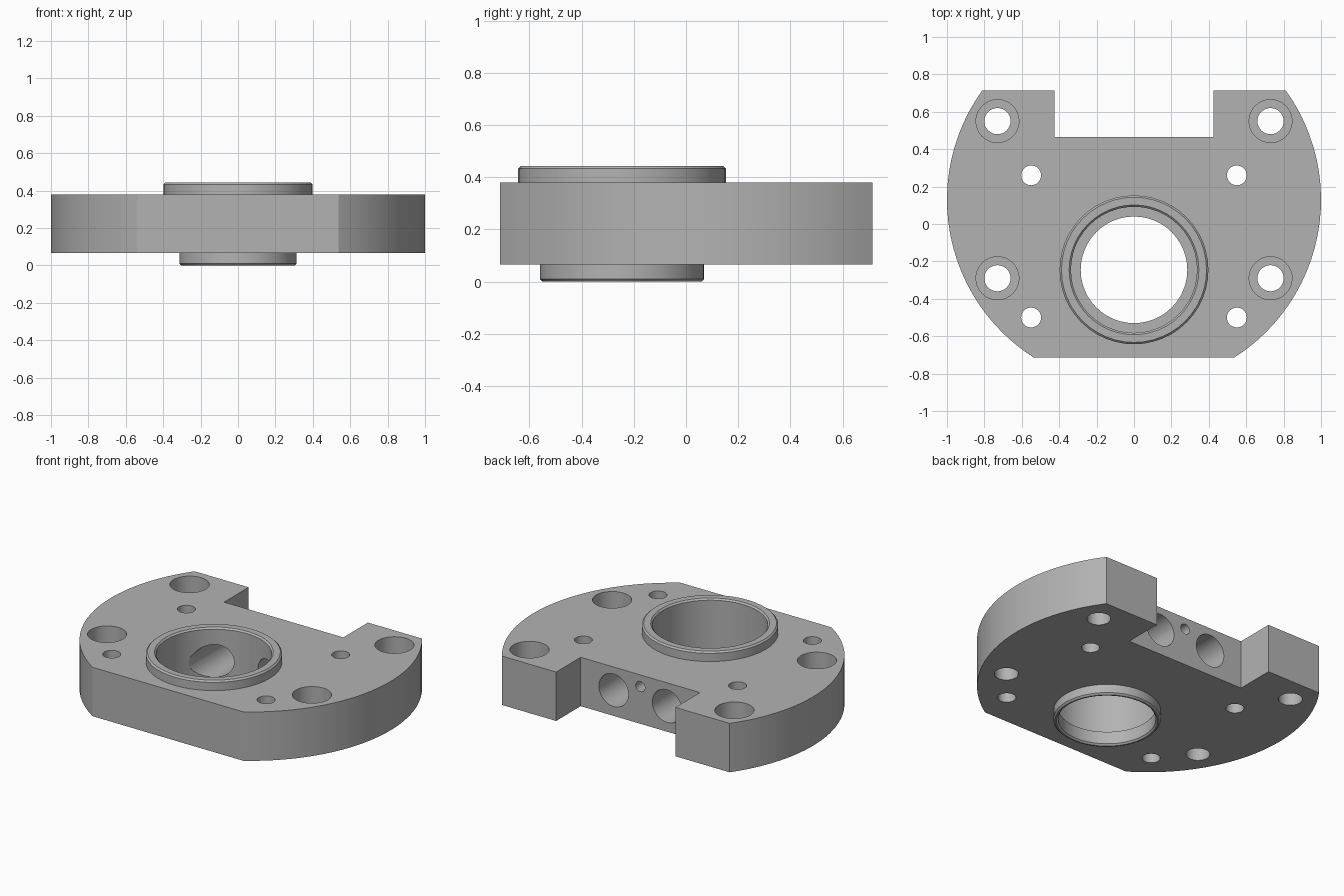
import bpy
import bmesh
from math import asin, cos, sin, pi, radians, sqrt
from mathutils import Matrix, Vector

if "Cube" in bpy.data.objects:
    bpy.data.objects.remove(bpy.data.objects["Cube"], do_unlink=True)

grey = bpy.data.materials.new("machined grey")
grey.use_nodes = True
COLOUR = (0.45, 0.45, 0.45, 1)
grey.diffuse_color = COLOUR
grey.node_tree.nodes["Principled BSDF"].inputs["Base Color"].default_value = COLOUR

Z0, Z1, TOP = 0.065, 0.38, 0.443     # plate bottom, plate top, collar top
ARC_Y, BORE_Y = 0.13, -0.245         # centres of the rim arc and the bore
FRONT, BACK = -0.713, 0.715
BORE, LIP = 0.337, 0.285             # main bore and narrower lower opening


def finish(bm, name):
    bmesh.ops.recalc_face_normals(bm, faces=bm.faces)
    mesh = bpy.data.meshes.new(name)
    bm.to_mesh(mesh)
    bm.free()
    mesh.materials.append(grey)
    obj = bpy.data.objects.new(name, mesh)
    bpy.context.collection.objects.link(obj)
    return obj


def prism(name, outline, z0, z1):
    bm = bmesh.new()
    face = bm.faces.new([bm.verts.new((x, y, z0)) for x, y in outline])
    ext = bmesh.ops.extrude_face_region(bm, geom=[face])["geom"]
    bmesh.ops.translate(bm, vec=(0, 0, z1 - z0),
                        verts=[v for v in ext if isinstance(v, bmesh.types.BMVert)])
    return finish(bm, name)


def lathe(name, profile, centre, steps=48):
    """Revolve a closed (radius, z) profile around a vertical axis."""
    bm = bmesh.new()
    verts = [bm.verts.new((r, 0, z)) for r, z in profile]
    edges = [bm.edges.new((verts[i - 1], v)) for i, v in enumerate(verts)]
    bmesh.ops.spin(bm, geom=verts + edges, cent=(0, 0, 0), axis=(0, 0, 1),
                   angle=2 * pi, steps=steps, use_merge=True)
    bmesh.ops.remove_doubles(bm, verts=bm.verts, dist=1e-5)
    bmesh.ops.translate(bm, verts=bm.verts, vec=centre)
    return finish(bm, name)


def drill(target, start, end, radius, steps=32):
    """Cut a round hole between two points."""
    a, b = Vector(start), Vector(end)
    bm = bmesh.new()
    turn = (b - a).to_track_quat('Z', 'Y').to_matrix().to_4x4()
    bmesh.ops.create_cone(bm, cap_ends=True, segments=steps, radius1=radius, radius2=radius,
                          depth=(b - a).length, matrix=Matrix.Translation((a + b) / 2) @ turn)
    cutter = finish(bm, "hole_cutter")
    cutter.hide_render = True
    mod = target.modifiers.new("hole", 'BOOLEAN')
    mod.operation, mod.solver, mod.object = 'DIFFERENCE', 'EXACT', cutter
    bpy.context.view_layer.objects.active = target
    bpy.ops.object.modifier_apply(modifier=mod.name)
    bpy.data.objects.remove(cutter, do_unlink=True)


# Plate outline: round flanks, flat front, notched back
low, high = asin(FRONT - ARC_Y), asin(BACK - ARC_Y)
STEPS = 24
arc = [(cos(a), ARC_Y + sin(a)) for a in
       (low + (high - low) * i / STEPS for i in range(STEPS + 1))]
half = arc + [(0.425, BACK), (0.425, 0.465)]
plate = prism("plate", half + [(-x, y) for x, y in reversed(half)], Z0, Z1)

# Stepped main bore
drill(plate, (0, BORE_Y, 0.09), (0, BORE_Y, 0.6), BORE, 48)
drill(plate, (0, BORE_Y, -0.1), (0, BORE_Y, 0.2), LIP, 48)

# Counterbored bolt holes and plain pin holes
for side in (-1, 1):
    for y in (0.55, -0.29):
        drill(plate, (side * 0.73, y, -0.1), (side * 0.73, y, 0.6), 0.07)
        drill(plate, (side * 0.73, y, 0.18), (side * 0.73, y, 0.6), 0.115)
    for y in (0.26, -0.5):
        drill(plate, (side * 0.55, y, -0.1), (side * 0.55, y, 0.6), 0.053)

# Ports from the notch into the bore, and a small blind hole between them
for side in (-1, 1):
    drill(plate, (side * 0.19, 0.6, 0.23), (side * 0.19, -0.15, 0.23), 0.105)
drill(plate, (0, 0.6, 0.305), (0, 0.28, 0.305), 0.033)

# Raised collar above and thin spigot below, both chamfered
C = 0.01
collar = lathe("top_collar", [(BORE, Z1), (0.398, Z1), (0.398, TOP - C), (0.398 - C, TOP),
                              (BORE + C, TOP), (BORE, TOP - C)], (0, BORE_Y, 0))
spigot = lathe("bottom_spigot", [(LIP, Z0), (0.314, Z0), (0.314, C), (0.314 - C, 0),
                                 (LIP + C, 0), (LIP, C)], (0, BORE_Y, 0))

# Smooth round walls, crisp edges
bpy.ops.object.select_all(action='DESELECT')
for obj in (plate, collar, spigot):
    obj.select_set(True)
bpy.context.view_layer.objects.active = plate
bpy.ops.object.shade_smooth_by_angle(angle=radians(25))
